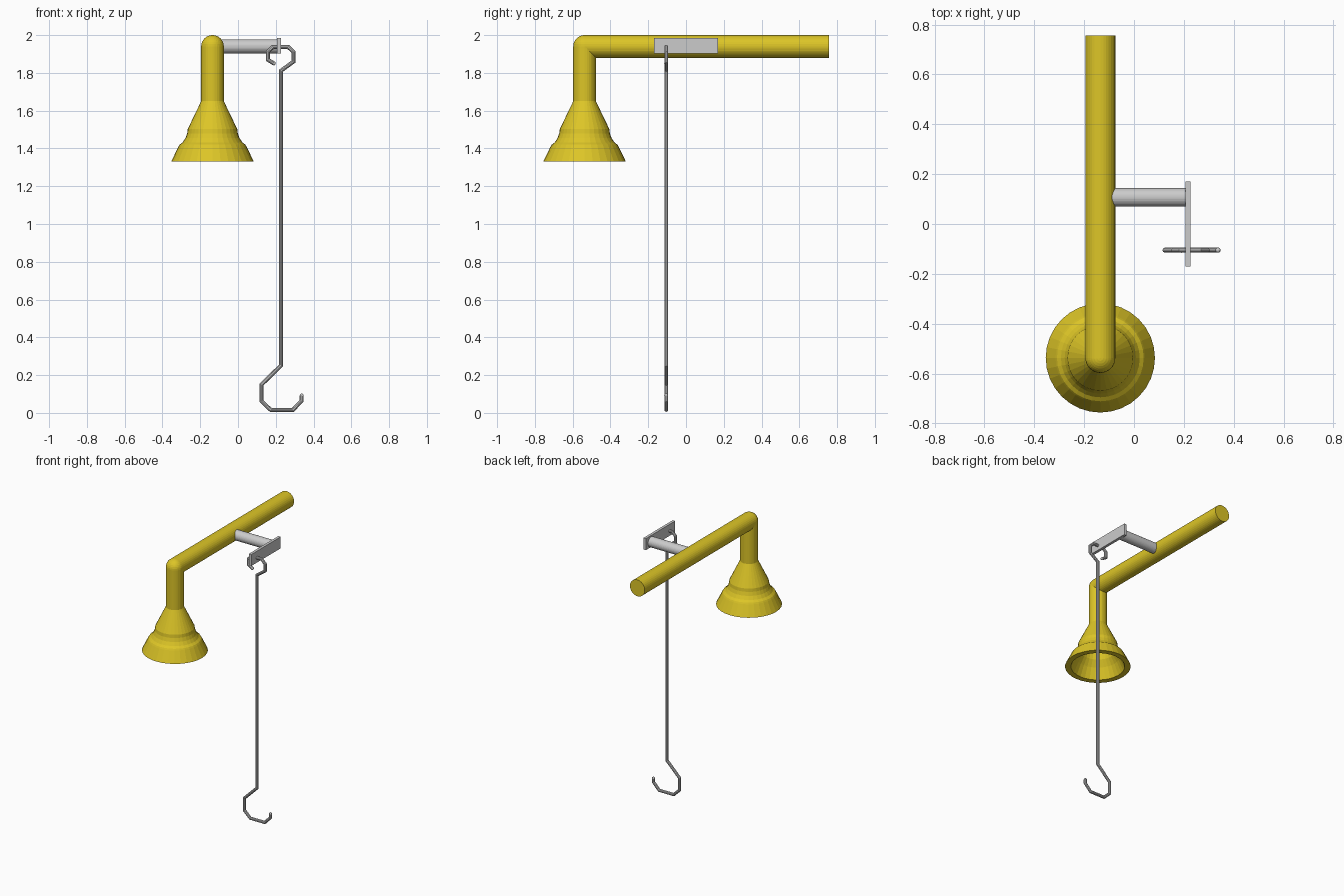
import bpy, bmesh, math
from mathutils import Vector

if "Cube" in bpy.data.objects:
    bpy.data.objects.remove(bpy.data.objects["Cube"])

yellow = bpy.data.materials.new("yellow_paint")
yellow.diffuse_color = (0.72, 0.56, 0.02, 1)
yellow.use_nodes = True
yellow.node_tree.nodes["Principled BSDF"].inputs["Base Color"].default_value = yellow.diffuse_color
PX, PY, PZ, PR = -0.135, -0.537, 1.94, 0.06


def cylinder(name, a, b, r, mat=None, sides=32):
    a, b = Vector(a), Vector(b)
    bpy.ops.mesh.primitive_cylinder_add(vertices=sides, radius=r, depth=(b - a).length, location=(a + b) / 2)
    ob = bpy.context.object
    ob.name = name
    ob.rotation_euler = (b - a).to_track_quat('Z', 'Y').to_euler()
    if mat:
        ob.data.materials.append(mat)
    return ob


def mesh_from_rings(name, rings, caps, mat=None):
    bm = bmesh.new()
    rows = [[bm.verts.new(p) for p in ring] for ring in rings]
    n = len(rows[0])
    for r0, r1 in zip(rows, rows[1:]):
        for i in range(n):
            j = (i + 1) % n
            bm.faces.new((r0[i], r0[j], r1[j], r1[i]))
    if caps:
        bm.faces.new(rows[0])
        bm.faces.new(rows[-1])
    bmesh.ops.recalc_face_normals(bm, faces=bm.faces)
    me = bpy.data.meshes.new(name)
    bm.to_mesh(me)
    bm.free()
    ob = bpy.data.objects.new(name, me)
    bpy.context.collection.objects.link(ob)
    if mat:
        me.materials.append(mat)
    return ob


# Supply pipe, drop pipe and round elbow
cylinder("supply_pipe", (PX, PY, PZ), (PX, 0.756, PZ), PR, yellow)
cylinder("drop_pipe", (PX, PY, 1.645), (PX, PY, PZ), PR, yellow)
bpy.ops.mesh.primitive_uv_sphere_add(segments=32, ring_count=16, radius=PR, location=(PX, PY, PZ))
elbow = bpy.context.object
elbow.name = "pipe_elbow"
elbow.data.materials.append(yellow)

# Hollow shower head turned from a profile (outside down, then inside up)
profile = [(0.06, 1.65), (0.131, 1.503), (0.134, 1.48), (0.143, 1.455), (0.158, 1.432),
           (0.174, 1.42), (0.18, 1.41), (0.219, 1.33), (0.18, 1.33), (0.145, 1.405),
           (0.115, 1.45), (0.1, 1.5), (0.04, 1.62)]
mesh_from_rings("shower_head", [[(PX + r * math.cos(t * math.tau / 32), PY + r * math.sin(t * math.tau / 32), z)
                                 for t in range(32)] for r, z in profile], True, yellow)

# Valve stem and lever plate
cylinder("valve_stem", (PX + 0.03, 0.107, PZ), (0.215, 0.107, PZ), 0.037)
bpy.ops.mesh.primitive_cube_add(size=1, location=(0.217, 0.0, 1.944))
lever = bpy.context.object
lever.name = "lever_plate"
lever.scale = (0.02, 0.34, 0.084)

# Pull rod with a hook at each end, swept in the xz plane with mitred corners
path = [(0.19, 1.85), (0.176, 1.85), (0.158, 1.87), (0.158, 1.912), (0.185, 1.938), (0.265, 1.938),
        (0.294, 1.91), (0.294, 1.86), (0.228, 1.812), (0.228, 0.252), (0.125, 0.15),
        (0.125, 0.062), (0.173, 0.016), (0.291, 0.016), (0.337, 0.064), (0.337, 0.092)]
pts = [Vector((x, -0.105, z)) for x, z in path[:1] + path[2:]]
R, SIDES = 0.0105, 10
Y = Vector((0, 1, 0))
rings = []
for i, p in enumerate(pts):
    d0 = (p - pts[max(i - 1, 0)]).normalized() if i else (pts[1] - p).normalized()
    d1 = (pts[i + 1] - p).normalized() if i < len(pts) - 1 else d0
    t = (d0 + d1).normalized()
    side = t.cross(Y) / max(t.dot(d0), 0.5)
    rings.append([p + R * (side * math.cos(k * math.tau / SIDES) + Y * math.sin(k * math.tau / SIDES))
                  for k in range(SIDES)])
mesh_from_rings("pull_rod", rings, True)

# Rounded rod tips
for name, p in (("upper_hook_tip", pts[0]), ("lower_hook_tip", pts[-1])):
    bpy.ops.mesh.primitive_uv_sphere_add(segments=10, ring_count=6, radius=R, location=p)
    bpy.context.object.name = name
